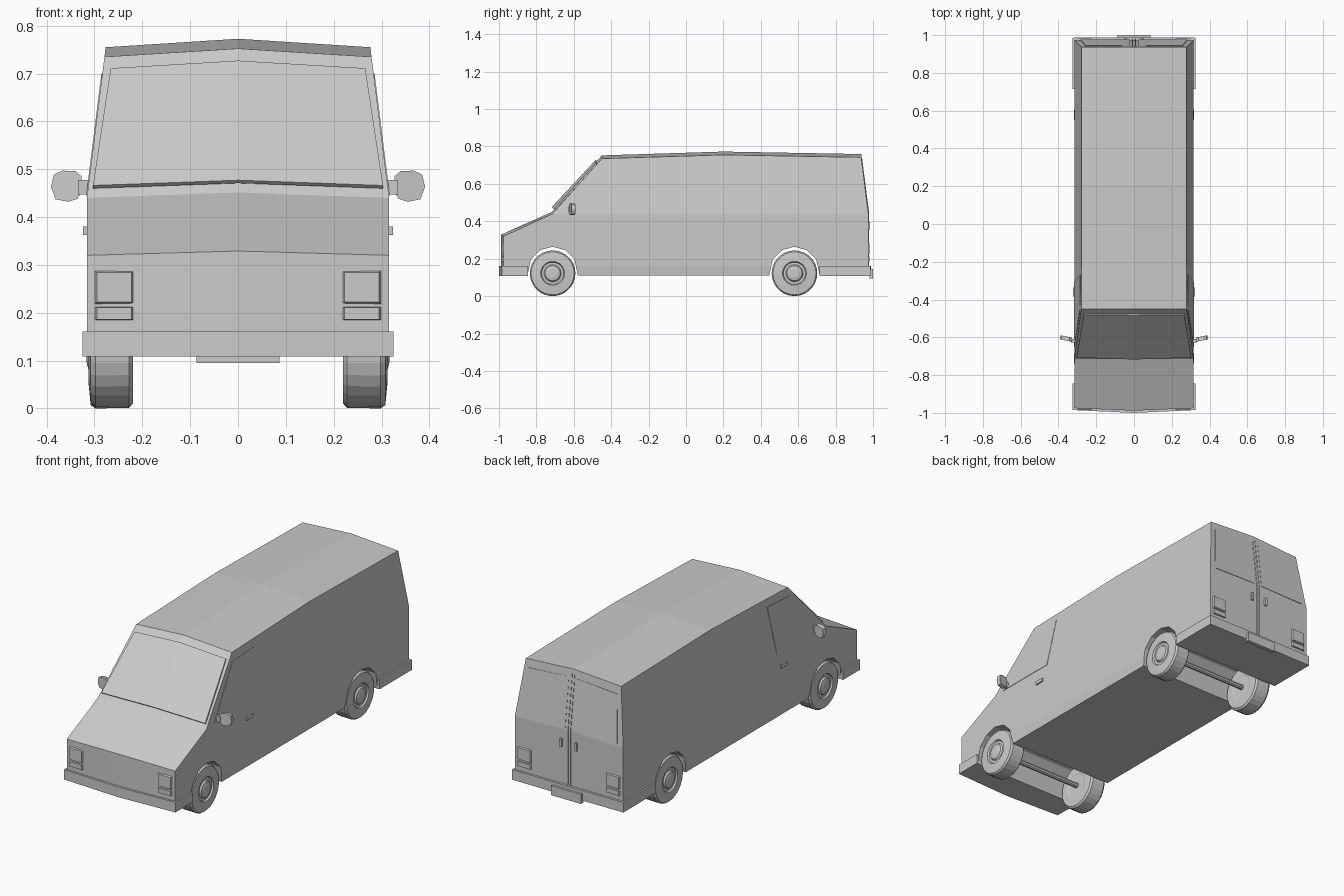
import bpy, bmesh, math
from mathutils import Vector

if "Cube" in bpy.data.objects:
    bpy.data.objects.remove(bpy.data.objects["Cube"])

mat = bpy.data.materials.new("plain_grey")
mat.diffuse_color = (0.6, 0.6, 0.6, 1)
mat.use_nodes = True
mat.node_tree.nodes["Principled BSDF"].inputs["Base Color"].default_value = mat.diffuse_color


def finish(name, bm, mirror=False):
    bmesh.ops.recalc_face_normals(bm, faces=bm.faces[:])
    me = bpy.data.meshes.new(name)
    bm.to_mesh(me)
    bm.free()
    me.materials.append(mat)
    ob = bpy.data.objects.new(name, me)
    bpy.context.collection.objects.link(ob)
    if mirror:
        ob.modifiers.new("mirror", 'MIRROR')
    return ob


def extruded(pts, vec, taper=1.0):
    """Polygon extruded along vec, the far end optionally narrowed."""
    bm = bmesh.new()
    f = bm.faces.new([bm.verts.new(p) for p in pts])
    r = bmesh.ops.extrude_face_region(bm, geom=[f], use_keep_orig=True)
    top = [g for g in r["geom"] if isinstance(g, bmesh.types.BMVert)]
    c = sum((v.co for v in top), Vector()) / len(top)
    for v in top:
        v.co = c + (v.co - c) * taper + Vector(vec)
    return bm


def prism(name, pts, vec, mirror=False, taper=1.0):
    return finish(name, extruded(pts, vec, taper), mirror)


def box(name, lo, hi, mirror=False):
    (x0, y0, z0), (x1, y1, z1) = lo, hi
    return prism(name, [(x0, y0, z0), (x1, y0, z0), (x1, y1, z0), (x0, y1, z0)],
                 (0, 0, z1 - z0), mirror)


def half_width(z):
    if z < 0.16:
        return 0.310 + 0.006 * (z - 0.11) / 0.05
    return 0.316 - 0.125 * max(0, z - 0.44)


FRONT_Y, REAR_Y = -0.713, 0.58


def arch(y):
    pts = [(y + 0.135, 0.11)]
    for i in range(1, 6):
        a = math.radians(30 * i)
        pts.append((y + 0.134 * math.cos(a), 0.13 + 0.134 * math.sin(a)))
    return pts + [(y - 0.135, 0.11)]


# Body: side profile with open wheel tunnels, then narrowed and crowned
profile = [(-0.975, 0.11), (-0.975, 0.32), (-0.715, 0.44), (-0.45, 0.735),
           (0.2, 0.755), (0.937, 0.742), (0.975, 0.44), (0.975, 0.11)]
profile += arch(REAR_Y) + arch(FRONT_Y)
bm = extruded([(-1, y, z) for y, z in profile], (2, 0, 0))
for co, no in (((0, 0, 0), (1, 0, 0)), ((0, 0, 0.16), (0, 0, 1)), ((0, 0, 0.44), (0, 0, 1))):
    bmesh.ops.bisect_plane(bm, geom=bm.verts[:] + bm.edges[:] + bm.faces[:],
                           dist=1e-4, plane_co=co, plane_no=no)
for v in bm.verts:
    x, y, z = v.co
    v.co.x = x * half_width(z)
    if abs(x) < 1e-3:
        if z > 0.3:
            v.co.z += 0.009 + 0.02 * (z - 0.32)
        if y < -0.9:
            v.co.y -= 0.013
finish("van_body", bm)

# Bumpers and number plate
for name, y0, y1, yc in (("front_bumper", -0.845, -0.985, -1.0),
                         ("rear_bumper", 0.715, 0.986, 0.988)):
    prism(name, [(0.325, y0, 0.108), (0.325, y1, 0.108), (0, yc, 0.108),
                 (-0.325, y1, 0.108), (-0.325, y0, 0.108)], (0, 0, 0.053))
box("number_plate", (-0.087, 0.98, 0.095), (0.087, 1.0, 0.145))

# Windscreen: two flat halves meeting on the centre line
bm = bmesh.new()
rows = [[bm.verts.new(p) for p in row] for row in (
    [(-0.303, -0.704, 0.463), (0, -0.714, 0.474), (0.303, -0.704, 0.463)],
    [(-0.266, -0.478, 0.708), (0, -0.480, 0.724), (0.266, -0.478, 0.708)])]
for i in range(2):
    bm.faces.new([rows[0][i], rows[0][i + 1], rows[1][i + 1], rows[1][i]])
bmesh.ops.recalc_face_normals(bm, faces=bm.faces[:])
screen = finish("windscreen", bm)
sol = screen.modifiers.new("thickness", 'SOLIDIFY')
sol.thickness, sol.offset = 0.009, 0

# Door windows, door handles
prism("door_window", [(half_width(z) - 0.002, y, z) for y, z in
                      ((-0.65, 0.445), (-0.455, 0.69), (-0.27, 0.70), (-0.305, 0.445))],
      (0.004, 0, 0.0005), True)
box("door_handle", (0.312, -0.385, 0.362), (0.324, -0.335, 0.38), True)

# Rear door windows, handles and centre seam


def rear_y(z):
    return 0.975 - 0.126 * (z - 0.44)


prism("rear_window", [(x, rear_y(z) - 0.002, z) for x, z in
                      ((0.022, 0.46), (0.282, 0.455), (0.258, 0.70), (0.022, 0.715))],
      (0, 0.005, 0.0006), True)
box("rear_door_handle", (0.038, 0.97, 0.355), (0.05, 0.985, 0.397), True)
seam = [(0.979, 0.16), (0.979, 0.445), (0.942, 0.735), (0.932, 0.735), (0.968, 0.445), (0.968, 0.16)]
prism("rear_door_seam", [(0.004, y, z) for y, z in seam], (0.007, 0, 0), True)

# Lamps: large block with a slim one below, front and rear
for end, y, dy in (("front", -0.972, -0.013), ("rear", 0.97, 0.012)):
    for part, z0, z1 in (("upper", 0.217, 0.289), ("lower", 0.184, 0.213)):
        prism(f"{end}_{part}_lamp", [(0.216, y, z0), (0.301, y, z0), (0.301, y, z1), (0.216, y, z1)],
              (0, dy, 0), True, 0.85)

# Door mirrors on short arms
mirror_shape = [(0.327, 0.452), (0.327, 0.485), (0.34, 0.496), (0.367, 0.497), (0.385, 0.489),
                (0.391, 0.463), (0.381, 0.437), (0.355, 0.432), (0.336, 0.438)]
prism("door_mirror", [(x, -0.625 + 0.2 * (x - 0.32), z) for x, z in mirror_shape],
      (0, 0.022, 0), True, 0.92)
box("mirror_arm", (0.308, -0.628, 0.447), (0.334, -0.61, 0.478), True)

# Wheels (turned profile) and axles
wheel = [(0.222, 0), (0.222, 0.06), (0.219, 0.07), (0.220, 0.112), (0.228, 0.121), (0.298, 0.122),
         (0.308, 0.115), (0.313, 0.064), (0.305, 0.059), (0.305, 0.046), (0.313, 0.04),
         (0.317, 0.024), (0.317, 0)]
for end, yc in (("front", FRONT_Y), ("rear", REAR_Y)):
    bm = bmesh.new()
    vs = [bm.verts.new((x, yc, 0.122 + r)) for x, r in wheel]
    es = [bm.edges.new(p) for p in zip(vs, vs[1:])]
    bmesh.ops.spin(bm, geom=vs + es, cent=(0, yc, 0.122), axis=(1, 0, 0),
                   angle=2 * math.pi, steps=28)
    bmesh.ops.remove_doubles(bm, verts=bm.verts[:], dist=1e-4)
    finish(f"{end}_wheel", bm, True)
    prism(f"{end}_axle", [(-0.225, yc + 0.014 * math.cos(a), 0.122 + 0.014 * math.sin(a))
                          for a in [i * math.pi / 5 for i in range(10)]], (0.45, 0, 0))
